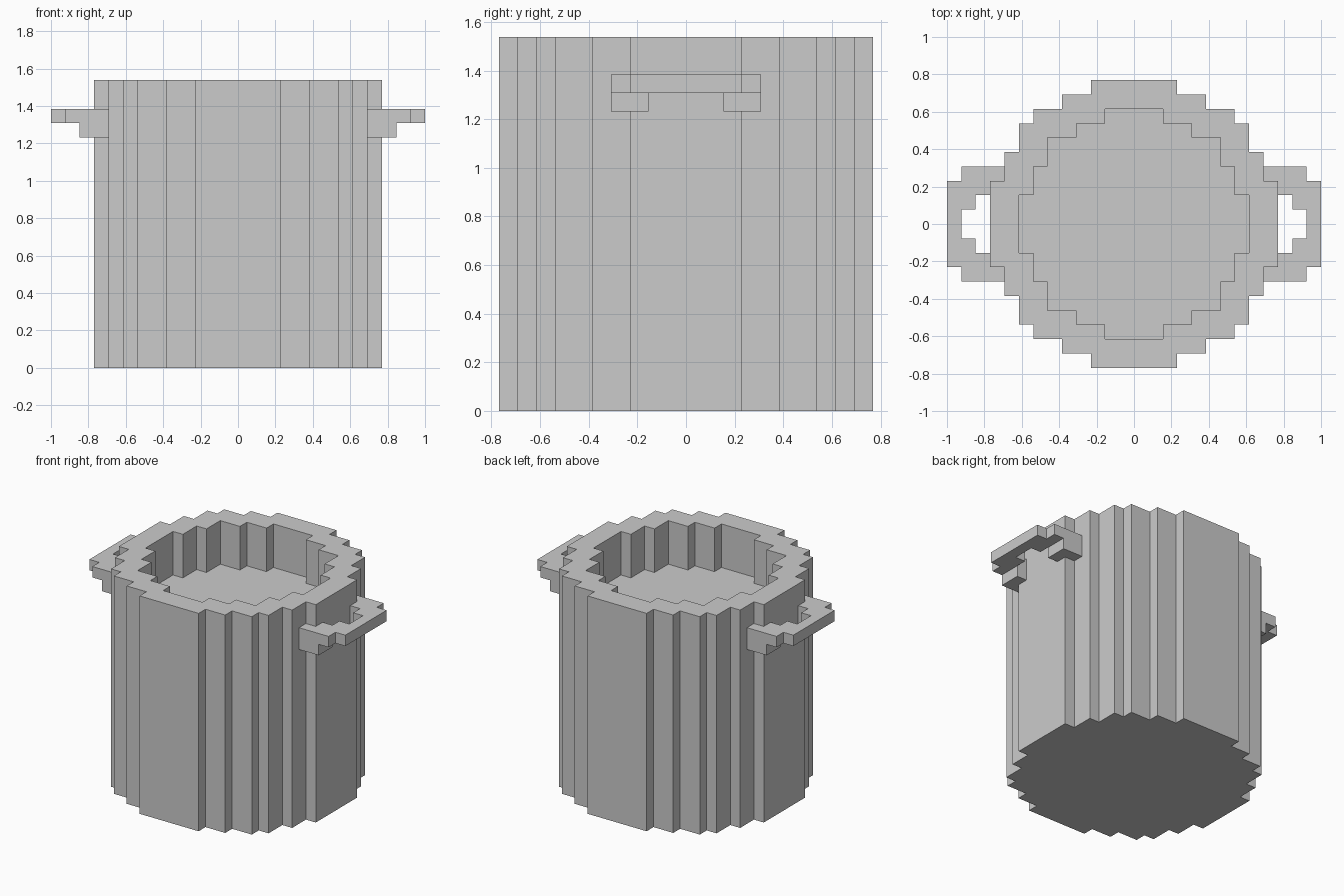
import bpy, bmesh

if "Cube" in bpy.data.objects:
    bpy.data.objects.remove(bpy.data.objects["Cube"])

U = 1 / 13  # one block of the grid


def prism(name, outlines):
    """Extrude each (points, z0, z1) outline, given in blocks, into one object."""
    bm = bmesh.new()
    for pts, z0, z1 in outlines:
        face = bm.faces.new([bm.verts.new((x * U, y * U, z0 * U)) for x, y in pts])
        ext = bmesh.ops.extrude_face_region(bm, geom=[face], use_keep_orig=True)
        top = [v for v in ext["geom"] if isinstance(v, bmesh.types.BMVert)]
        bmesh.ops.translate(bm, verts=top, vec=(0, 0, (z1 - z0) * U))
    bmesh.ops.recalc_face_normals(bm, faces=bm.faces[:])
    mesh = bpy.data.meshes.new(name)
    bm.to_mesh(mesh)
    bm.free()
    obj = bpy.data.objects.new(name, mesh)
    bpy.context.collection.objects.link(obj)
    return obj


def stepped_round(corners):
    """Full stepped outline from the outer corners of one quarter."""
    q = [corners[0]]
    for (x0, y0), (x1, y1) in zip(corners, corners[1:]):
        q += [(x1, y0), (x1, y1)]
    r = q[::-1]
    return (q + [(-x, y) for x, y in r] + [(-x, -y) for x, y in q]
            + [(x, -y) for x, y in r])


# Pot body with a shallow stepped recess at the top
outer = stepped_round([(10, 3), (9, 5), (8, 7), (7, 8), (5, 9), (3, 10)])
inner = stepped_round([(8, 2), (7, 4), (6, 6), (4, 7), (2, 8)])
pot = prism("pot_body", [(outer, 0, 20)])
recess = prism("recess_cutter", [(inner, 16, 22)])
recess.hide_render = True
recess.hide_set(True)
cut = pot.modifiers.new("recess", "BOOLEAN")
cut.operation = "DIFFERENCE"
cut.solver = "EXACT"
cut.object = recess

# Handle grips: stepped loop hugging the pot wall
half = [(9, 3), (9, 4), (12, 4), (12, 3), (13, 3)]
hole = [(12, 1), (11, 1), (11, 2), (10, 2), (10, 3)]
grip = (half + [(x, -y) for x, y in half[::-1]]
        + [(x, -y) for x, y in hole[::-1]] + hole)

# Brackets below each end of the grip
bracket = [(9, 3), (9, 4), (11, 4), (11, 2), (10, 2), (10, 3)]
parts = {
    "handle_grips": [(grip, 17, 18)],
    "handle_brackets": [(bracket, 16, 17), ([(x, -y) for x, y in bracket], 16, 17)],
}
for name, outlines in parts.items():
    obj = prism(name, outlines)
    obj.modifiers.new("mirror", "MIRROR").use_axis[0] = True
    obj.modifiers["mirror"].use_mirror_merge = False
